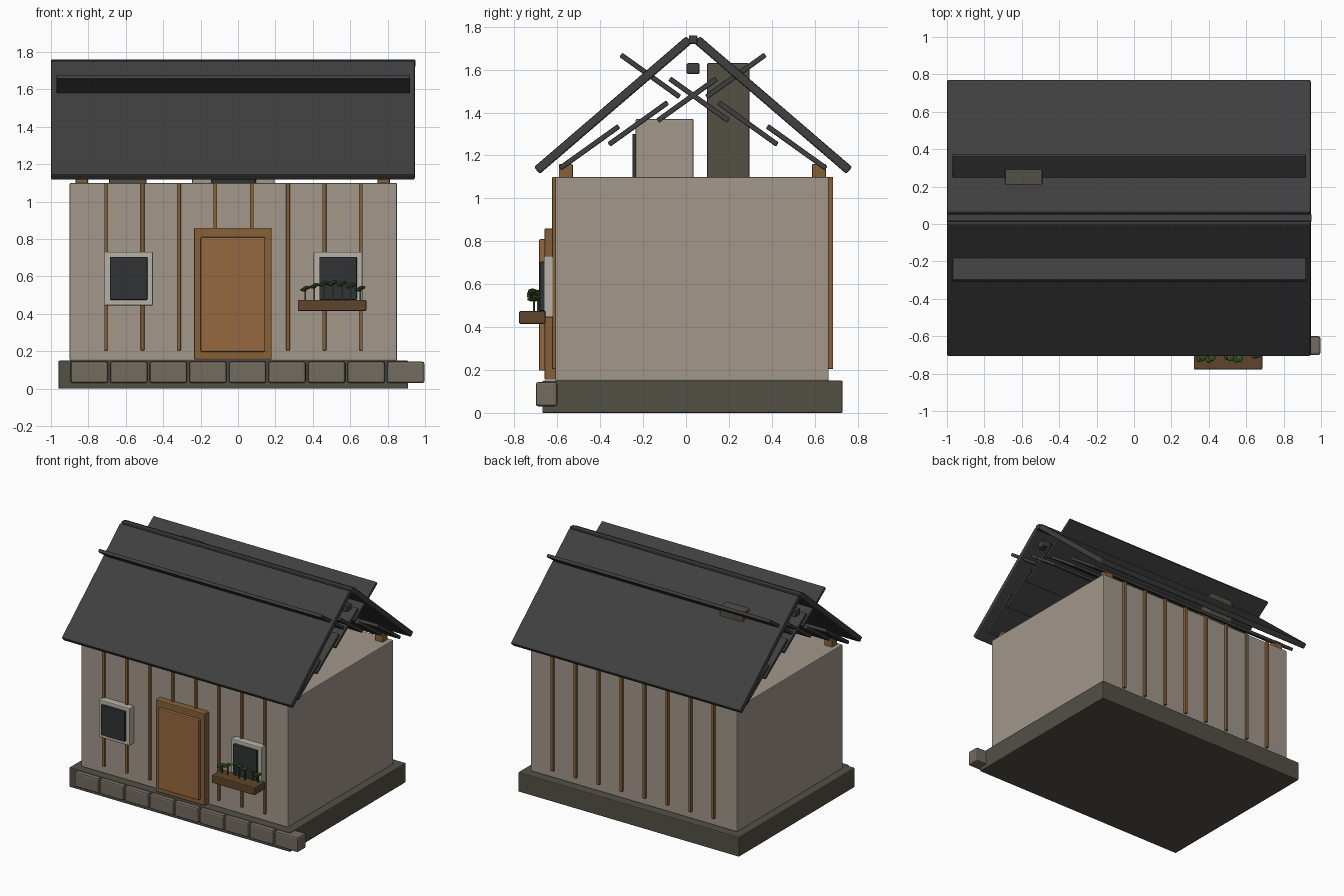
import bpy, math, random
from mathutils import Vector

if "Cube" in bpy.data.objects:
    bpy.data.objects.remove(bpy.data.objects["Cube"])

random.seed(4)


def mat(name, r, g, b):
    m = bpy.data.materials.new(name)
    m.diffuse_color = (r, g, b, 1)
    m.use_nodes = True
    m.node_tree.nodes["Principled BSDF"].inputs["Base Color"].default_value = m.diffuse_color
    return m


PLASTER = mat("plaster", 0.36, 0.31, 0.26)
STONE = mat("stone", 0.085, 0.08, 0.06)
LIGHT_STONE = mat("light_stone", 0.17, 0.145, 0.115)
SLATE = mat("slate", 0.05, 0.05, 0.052)
TIMBER = mat("timber", 0.24, 0.12, 0.04)
DOOR = mat("door_wood", 0.30, 0.14, 0.05)
BOX_WOOD = mat("box_wood", 0.11, 0.06, 0.025)
FRAME = mat("frame_paint", 0.48, 0.45, 0.39)
GLASS = mat("dark_glass", 0.03, 0.032, 0.035)
LEAF = mat("leaf", 0.04, 0.09, 0.02)
CX = -0.025   # house centreline
RIDGE_Y = 0.033


def box(name, x, y, z, material, bevel=0.006):
    """Bevelled box from (min, max) ranges."""
    bpy.ops.mesh.primitive_cube_add(size=1)
    o = bpy.context.object
    o.name = name
    lo, hi = Vector((x[0], y[0], z[0])), Vector((x[1], y[1], z[1]))
    size, mid = hi - lo, (hi + lo) / 2
    for v in o.data.vertices:
        v.co = Vector(a * b for a, b in zip(v.co, size))
    o.location = mid
    o.data.materials.append(material)
    if bevel:
        b = o.modifiers.new("bevel", 'BEVEL')
        b.width = bevel
        b.segments = 2
    return o


def plank(name, x, p, q, thick):
    """Slate sheet along x whose section runs from p to q in (y, z)."""
    dy, dz = q[0] - p[0], q[1] - p[1]
    n = math.hypot(dy, dz)
    o = box(name, x, (-n / 2, n / 2), (-thick / 2, thick / 2), SLATE, thick * 0.2)
    o.location.y, o.location.z = (p[0] + q[0]) / 2, (p[1] + q[1]) / 2
    o.rotation_euler.x = math.atan2(dz, dy)
    return o


# Base and walls
box("foundation", (-0.96, 0.91), (-0.67, 0.73), (0, 0.15), STONE)
box("walls", (-0.9, 0.85), (-0.61, 0.665), (0.15, 1.1), PLASTER)
for i in range(9):
    x = -0.895 + i * 0.2115
    box("front_stone", (x, x + 0.2), (-0.70, -0.60), (0.03, 0.145), LIGHT_STONE, 0.012)

# Timber strips on front and back walls, corner posts
for i in range(8):
    x = -0.705 + i * 0.1945
    box("front_strip", (x - 0.01, x + 0.01), (-0.624, -0.60), (0.205, 1.1), TIMBER, 0.003)
    box("back_strip", (x - 0.01, x + 0.01), (0.655, 0.686), (0.205, 1.1), TIMBER, 0.003)
for x in (-0.835, 0.78):
    for y in (-0.56, 0.62):
        box("corner_post", (x - 0.033, x + 0.033), (y - 0.033, y + 0.033), (0.9, 1.16), TIMBER)

# Roof slopes, lapped slats and ridge, mirrored about the ridge line
for side in (1, -1):
    def at(y, z):
        return (RIDGE_Y + side * (y - RIDGE_Y), z)
    plank("roof_slope", (-1, 0.945), at(-0.695, 1.13), at(0.015, 1.74), 0.042)
    for i in range(4):
        y, z = -0.45 + i * 0.2275, 1.238 + i * 0.111
        plank("roof_slat", (-0.97, 0.92), at(y - 0.137, z - 0.098), at(y + 0.137, z + 0.098), 0.024)
box("ridge_cap", (-1, 0.95), (RIDGE_Y - 0.02, RIDGE_Y + 0.02), (1.72, 1.76), SLATE)
box("ridge_beam", (-0.97, 0.92), (RIDGE_Y - 0.03, RIDGE_Y + 0.03), (1.58, 1.63), SLATE)

# Dormer and chimney
box("dormer", (CX - 0.22, CX + 0.22), (-0.235, 0.035), (1.08, 1.37), PLASTER)
box("dormer_window", (CX - 0.12, CX + 0.12), (-0.25, -0.23), (1.08, 1.3), GLASS, 0.004)
box("chimney", (-0.69, -0.49), (0.098, 0.295), (1.05, 1.63), STONE)

# Door
box("door_frame", (-0.235, 0.18), (-0.66, -0.60), (0.155, 0.86), TIMBER)
box("door_panel", (-0.2, 0.145), (-0.685, -0.65), (0.197, 0.81), DOOR)

# Windows
for x in (-0.585, 0.535):
    box("window_frame", (x - 0.13, x + 0.13), (-0.663, -0.60), (0.445, 0.732), FRAME)
    box("window_pane", (x - 0.1, x + 0.1), (-0.682, -0.65), (0.475, 0.705), GLASS, 0.004)

# Flower box with small leafy plants
box("flower_box", (0.32, 0.686), (-0.778, -0.655), (0.415, 0.475), BOX_WOOD)
for i in range(7):
    x = 0.36 + i * 0.049
    y = -0.70 + random.uniform(-0.015, 0.015)
    z = 0.53 + 0.03 * math.sin(math.pi * i / 6)
    box("plant_stem", (x - 0.004, x + 0.004), (y - 0.004, y + 0.004), (0.47, z), LEAF, 0)
    for k in range(2):
        bpy.ops.mesh.primitive_ico_sphere_add(
            subdivisions=1, radius=0.022,
            location=(x + (k - 0.5) * 0.016, y + random.uniform(-0.015, 0.015), z + k * 0.01))
        leaf = bpy.context.object
        leaf.name = "plant_leaf"
        leaf.scale = (1, 1, 0.5)
        leaf.data.materials.append(LEAF)

# Stone corner block ends the front course at x = 1, as in the last loop step
